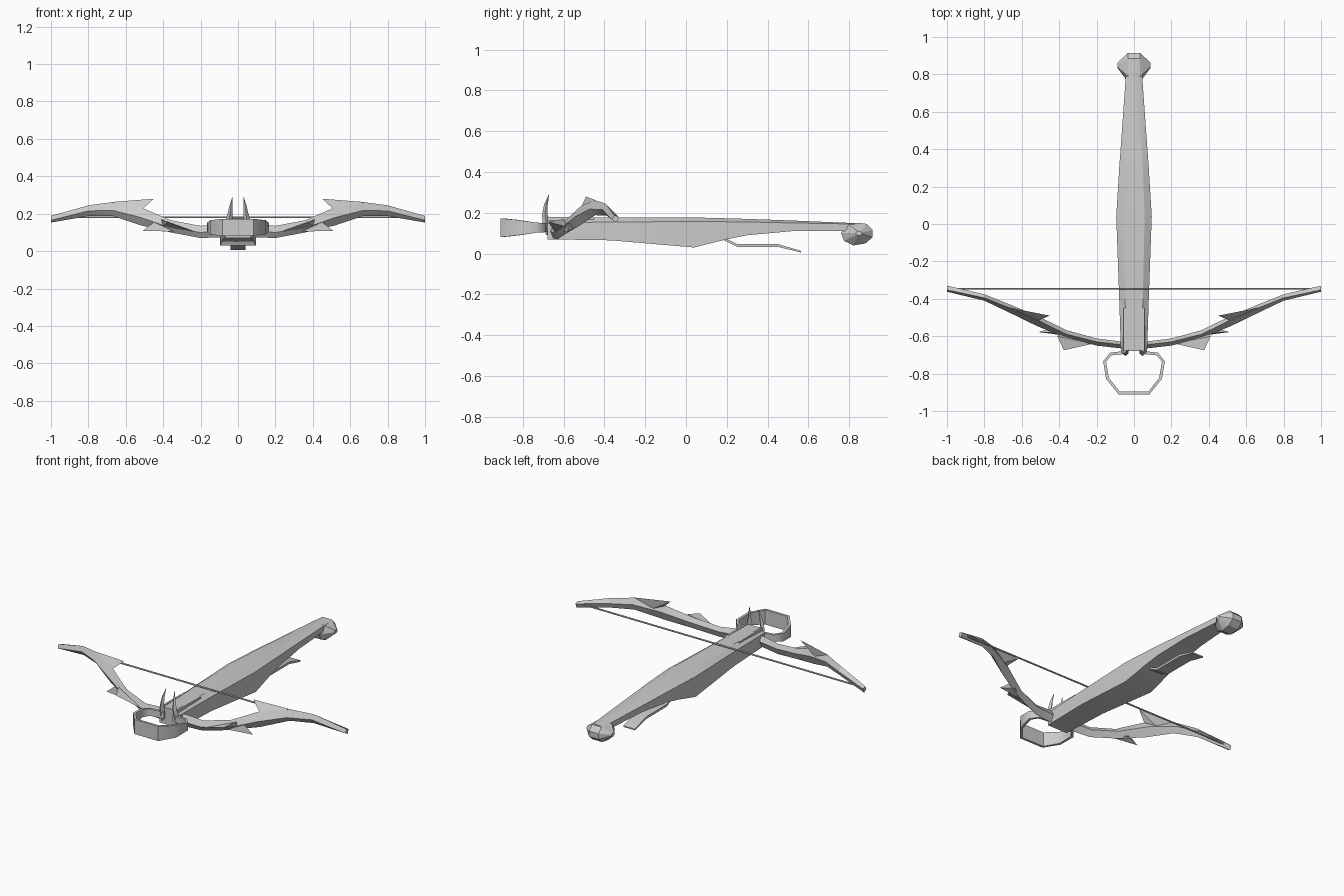
import bpy, bmesh, math
from mathutils import Vector


def finish(bm, name, smooth=25):
    bmesh.ops.recalc_face_normals(bm, faces=bm.faces)
    me = bpy.data.meshes.new(name)
    bm.to_mesh(me)
    bm.free()
    ob = bpy.data.objects.new(name, me)
    bpy.context.collection.objects.link(ob)
    if smooth:
        bpy.ops.object.select_all(action='DESELECT')
        ob.select_set(True)
        bpy.context.view_layer.objects.active = ob
        bpy.ops.object.shade_smooth_by_angle(angle=math.radians(smooth))
    return ob


def loft(name, rings, smooth=25):
    """Skin a list of equal closed rings and cap both ends."""
    bm = bmesh.new()
    rows = [[bm.verts.new(p) for p in r] for r in rings]
    n = len(rows[0])
    for a, b in zip(rows, rows[1:]):
        for i in range(n):
            j = (i + 1) % n
            bm.faces.new((a[i], a[j], b[j], b[i]))
    bm.faces.new(rows[0])
    bm.faces.new(rows[-1])
    return finish(bm, name, smooth)


def hull(name, points):
    bm = bmesh.new()
    for p in points:
        bm.verts.new(p)
    bmesh.ops.convex_hull(bm, input=bm.verts)
    return finish(bm, name, 0)


def flip(points, s):
    return [(s * x, y, z) for x, y, z in points]


# Stock: y, half width, bottom z, chamfer z, top z
stock = [(-0.68, 0.07, 0.07, 0.15, 0.175), (-0.37, 0.08, 0.065, 0.155, 0.177),
         (0.04, 0.095, 0.03, 0.157, 0.177), (0.2, 0.085, 0.07, 0.156, 0.173),
         (0.3, 0.079, 0.09, 0.155, 0.17), (0.52, 0.063, 0.11, 0.15, 0.162),
         (0.76, 0.046, 0.11, 0.146, 0.152), (0.88, 0.036, 0.11, 0.142, 0.148)]
loft("stock", [[(-w, y, b), (w, y, b), (w, y, c), (0.6 * w, y, t),
                (-0.6 * w, y, t), (-w, y, c)] for y, w, b, c, t in stock])

# Bolt rails at the front of the stock
for s in (-1, 1):
    loft("bolt_rail", [flip([(0.04, y, 0.16), (0.058, y, 0.16), (0.056, y, h), (0.044, y, h)], s)
                       for y, h in ((-0.68, 0.18), (-0.45, 0.177))])

# Butt knob, tapering to each side
knob = [(0.76, 0.10), (0.775, 0.062), (0.82, 0.04), (0.88, 0.05),
        (0.915, 0.08), (0.915, 0.115), (0.885, 0.145), (0.79, 0.15)]
loft("butt_knob", [[(x, 0.85 + (y - 0.85) * k, 0.1 + (z - 0.1) * k) for y, z in knob]
                   for x, k in ((-0.087, 0.2), (-0.033, 1), (0.033, 1), (0.087, 0.2))])

# Trigger lever
lever = [(0.18, 0.082), (0.25, 0.047), (0.45, 0.047), (0.565, 0.013)]
loft("trigger_lever", [[(-0.04, y, z - t), (0.04, y, z - t), (0.04, y, z), (-0.04, y, z)]
                       for (y, z), t in zip(lever, (0.013, 0.014, 0.014, 0.008))])

# Foot stirrup: x, y, half height of the band
half = [(0.03, -0.685, 0.02), (0.125, -0.695, 0.022), (0.157, -0.735, 0.025),
        (0.142, -0.825, 0.038), (0.08, -0.903, 0.046)]
path = half + [(-x, y, h) for x, y, h in reversed(half)]
rings = []
for i, (x, y, h) in enumerate(path):
    a, b = path[max(i - 1, 0)], path[min(i + 1, len(path) - 1)]
    d = Vector((b[0] - a[0], b[1] - a[1]))
    d.normalize()
    nx, ny = -d.y * 0.008, d.x * 0.008
    rings.append([(x + nx, y + ny, 0.127 - h), (x - nx, y - ny, 0.127 - h),
                  (x - nx, y - ny, 0.127 + h), (x + nx, y + ny, 0.127 + h)])
loft("stirrup", rings, 50)

# Curved horns: x, y, z, half width, half depth
horn = [(0.05, -0.67, 0.09, 0.014, 0.016), (0.05, -0.682, 0.14, 0.02, 0.02),
        (0.044, -0.692, 0.19, 0.014, 0.014), (0.038, -0.687, 0.24, 0.009, 0.009),
        (0.03, -0.672, 0.29, 0.001, 0.001)]
for s in (-1, 1):
    loft("horn", [flip([(x - w, y, z), (x, y - d, z), (x + w, y, z), (x, y + d, z)], s)
                  for x, y, z, w, d in horn], 30)

# Bow limbs: x, then y and z of front ridge, top, back ridge, bottom
limb = [(0.0, -0.668, 0.11, -0.648, 0.15, -0.63, 0.115, -0.65, 0.08),
        (0.07, -0.665, 0.11, -0.645, 0.15, -0.628, 0.115, -0.65, 0.075),
        (0.2, -0.65, 0.10, -0.63, 0.135, -0.612, 0.11, -0.63, 0.07),
        (0.36, -0.61, 0.125, -0.59, 0.165, -0.568, 0.14, -0.585, 0.10),
        (0.52, -0.545, 0.18, -0.512, 0.235, -0.49, 0.195, -0.52, 0.138),
        (0.67, -0.472, 0.218, -0.447, 0.262, -0.428, 0.225, -0.445, 0.188),
        (0.8, -0.41, 0.215, -0.395, 0.245, -0.376, 0.217, -0.39, 0.187),
        (1.0, -0.362, 0.165, -0.352, 0.188, -0.33, 0.18, -0.34, 0.153)]
# Barbs on each limb: base triangle and tip
barbs = {"upper_barb": [(0.51, -0.515, 0.225), (0.68, -0.445, 0.262),
                        (0.58, -0.475, 0.20), (0.45, -0.49, 0.28)],
         "front_barb": [(0.22, -0.64, 0.10), (0.41, -0.6, 0.17),
                        (0.4, -0.58, 0.13), (0.375, -0.675, 0.155)],
         "lower_barb": [(0.34, -0.6, 0.105), (0.45, -0.58, 0.155),
                        (0.42, -0.55, 0.125), (0.51, -0.578, 0.108)]}
for s in (-1, 1):
    loft("bow_limb", [flip([(r[0], r[i], r[i + 1]) for i in (1, 3, 5, 7)], s) for r in limb])
    for name, pts in barbs.items():
        hull(name, flip(pts, s))

# Bowstring
bpy.ops.mesh.primitive_cylinder_add(vertices=6, radius=0.005, depth=1.92,
                                    location=(0, -0.346, 0.181), rotation=(0, math.pi / 2, 0))
bpy.context.object.name = "bowstring"
